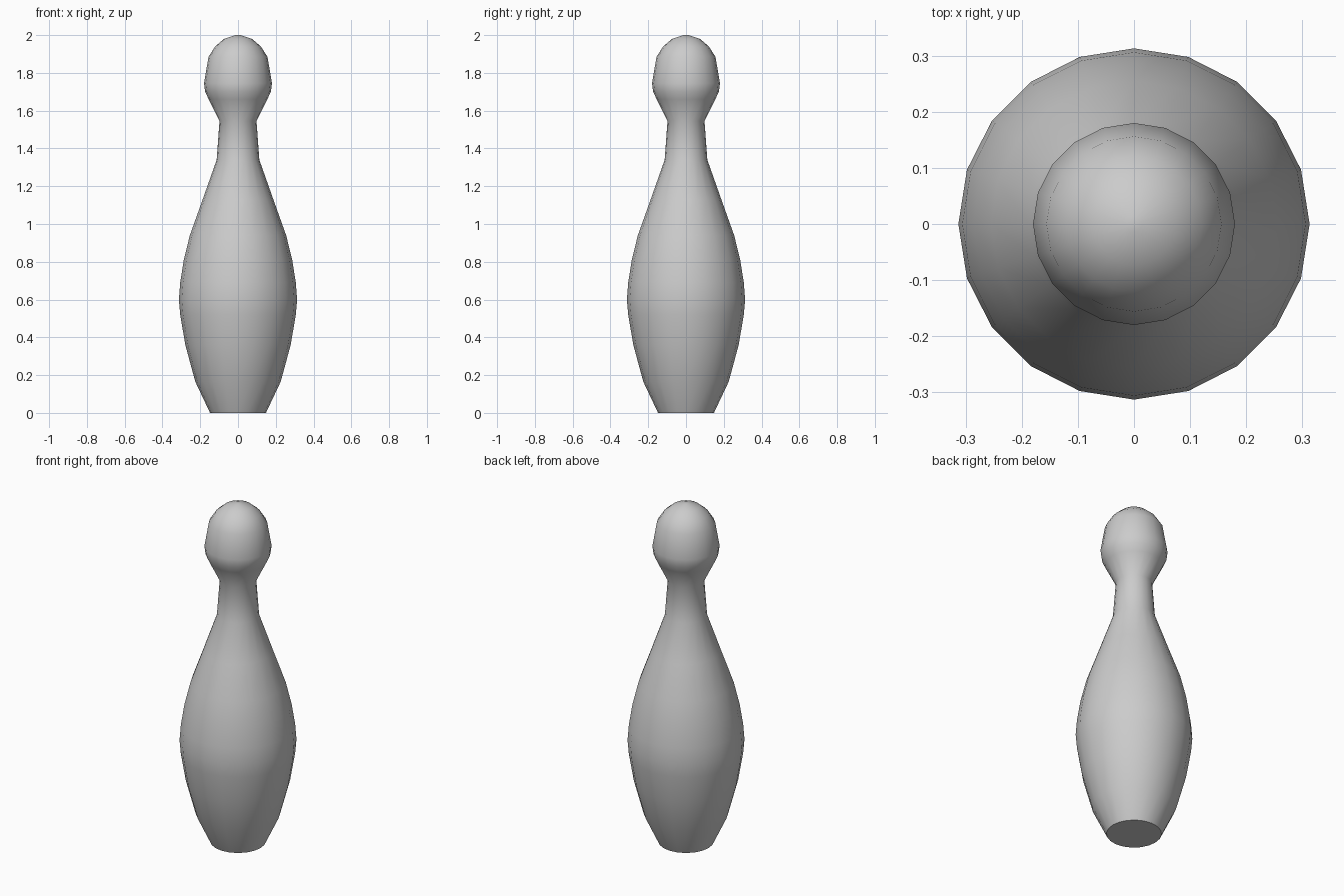
import bpy, bmesh
from math import cos, sin, tau, radians

if "Cube" in bpy.data.objects:
    bpy.data.objects.remove(bpy.data.objects["Cube"])

SIDES = 20
# Profile as (radius, height), from the foot to the crown
PROFILE = [(0.148, 0), (0.226, 0.165), (0.279, 0.36), (0.306, 0.52),
           (0.313, 0.60), (0.306, 0.69), (0.287, 0.81), (0.255, 0.94),
           (0.187, 1.13), (0.113, 1.34), (0.098, 1.545), (0.155, 1.66),
           (0.174, 1.70), (0.18, 1.745), (0.156, 1.885), (0.121, 1.94),
           (0.074, 1.98), (0.014, 2.0)]

# Pin body: stacked rings with flat caps
bm = bmesh.new()
rings = [[bm.verts.new((r * cos(tau * i / SIDES), r * sin(tau * i / SIDES), z))
          for i in range(SIDES)] for r, z in PROFILE]
for a, b in zip(rings, rings[1:]):
    for i in range(SIDES):
        j = (i + 1) % SIDES
        bm.faces.new((a[i], a[j], b[j], b[i]))
bm.faces.new(rings[0][::-1])
bm.faces.new(rings[-1])
mesh = bpy.data.meshes.new("bowling_pin")
bm.to_mesh(mesh)
bm.free()
pin = bpy.data.objects.new("bowling_pin", mesh)
bpy.context.collection.objects.link(pin)

# Smooth sides, crisp foot edge
bpy.context.view_layer.objects.active = pin
pin.select_set(True)
bpy.ops.object.shade_smooth_by_angle(angle=radians(50))
